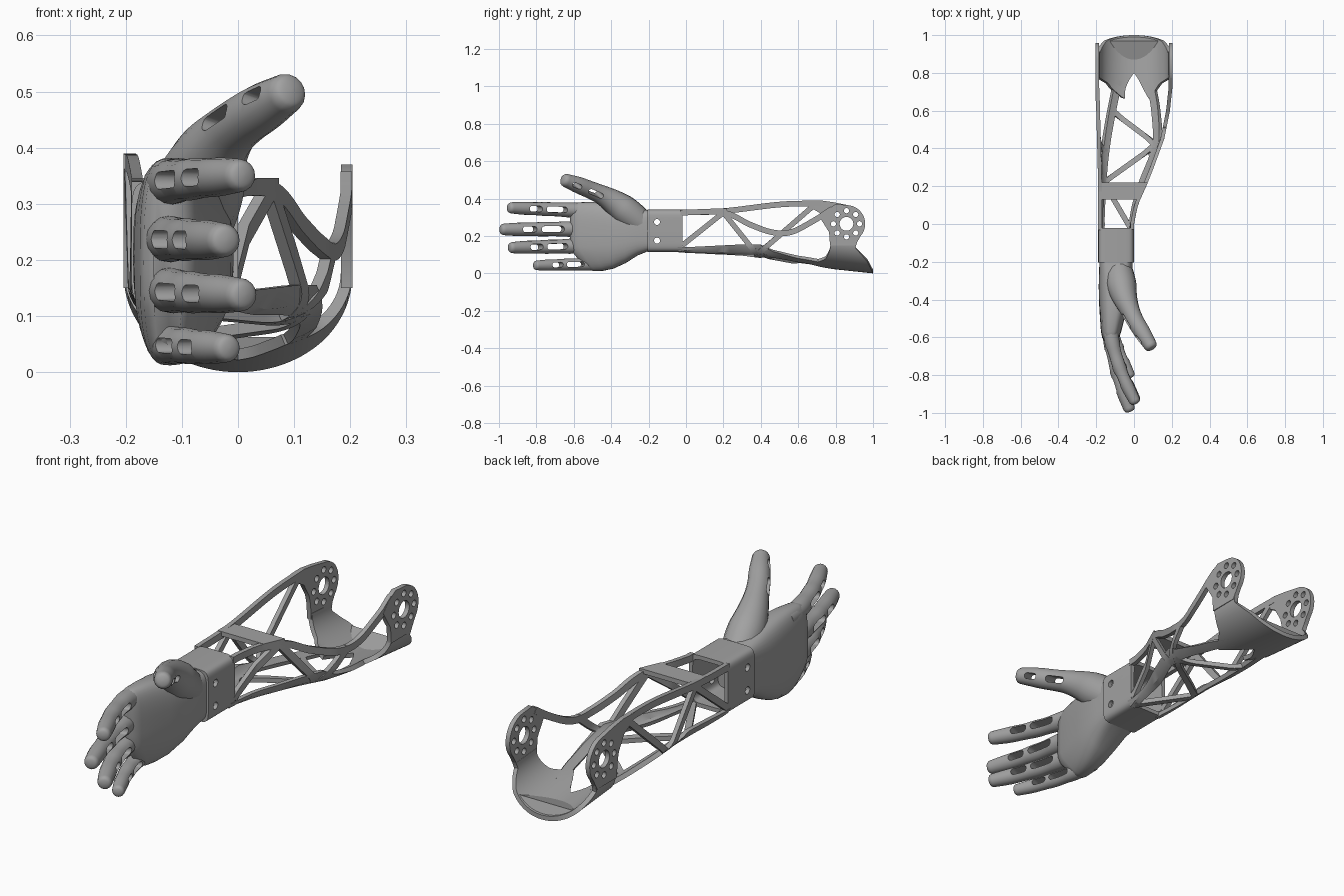
import bpy, bmesh, math
from mathutils import Vector, Matrix

cube = bpy.data.objects.get("Cube")
if cube:
    bpy.data.objects.remove(cube, do_unlink=True)

GREY = (0.36, 0.36, 0.36, 1)
mat = bpy.data.materials.new("matte grey")
mat.use_nodes = True
mat.diffuse_color = GREY
mat.node_tree.nodes["Principled BSDF"].inputs["Base Color"].default_value = GREY


def add(name, data):
    ob = bpy.data.objects.new(name, data)
    bpy.context.collection.objects.link(ob)
    return ob


def finish(name, bm, angle=35):
    bmesh.ops.recalc_face_normals(bm, faces=bm.faces)
    me = bpy.data.meshes.new(name)
    bm.to_mesh(me)
    bm.free()
    me.materials.append(mat)
    me.shade_smooth()
    me.set_sharp_from_angle(angle=math.radians(angle))
    return add(name, me)


def bake(ob, angle=40):
    """Replace an object by its evaluated mesh."""
    dg = bpy.context.evaluated_depsgraph_get()
    bm = bmesh.new()
    me = bpy.data.meshes.new_from_object(ob.evaluated_get(dg))
    bm.from_mesh(me)
    bpy.data.meshes.remove(me)
    name = ob.name
    bpy.data.objects.remove(ob, do_unlink=True)
    for f in bm.faces:
        f.material_index = 0
    return finish(name, bm, angle)


def cut(ob, cutters):
    for c in cutters:
        c.hide_render = True
        m = ob.modifiers.new("cut", 'BOOLEAN')
        m.operation, m.object, m.solver = 'DIFFERENCE', c, 'EXACT'
    out = bake(ob)
    for c in cutters:
        bpy.data.objects.remove(c, do_unlink=True)
    return out


def interp(table, t):
    for (a, u), (b, v) in zip(table, table[1:]):
        if t <= b:
            return u + (v - u) * max(0, t - a) / (b - a)
    return table[-1][1]


# ---- Forearm cross-section, varying along y
Y = (-0.2, 0.0, 0.1, 0.2, 0.3, 0.45, 0.6, 0.72, 1.0)
RIGHT = list(zip(Y, (0, 0, .02, .065, .105, .16, .19, .203, .203)))
LEFT = list(zip(Y, (-.19, -.19, -.19, -.19, -.192, -.196, -.2, -.203, -.203)))
FLOOR = list(zip(Y, (.12, .11, .105, .1, .095, .075, .047, .03, 0)))
RX = list(zip(Y, (.03, .03, .04, .06, .075, .1, .16, .203, .203)))
RZ = list(zip(Y, (.03, .03, .04, .05, .06, .08, .12, .15, .16)))


def section(y):
    a, b = interp(LEFT, y), interp(RIGHT, y)
    return (a + b) / 2, (b - a) / 2, interp(FLOOR, y), interp(RX, y), interp(RZ, y)


def corner(y, side, ang, d):
    c, w, zb, rx, rz = section(y)
    return (c + side * (w - rx + (rx - d) * math.cos(ang)), y, zb + rz - (rz - d) * math.sin(ang))


def wall(side):
    def at(y, z, d):
        c, w, zb, rx, rz = section(y)
        if z >= zb + rz:
            return (c + side * (w - d), y, z)
        return corner(y, side, math.asin(min(1, (zb + rz - z) / rz)), d)
    return at


def bottom(y, x, d):
    c, w, zb, rx, rz = section(y)
    over = abs(x - c) - (w - rx)
    if over <= 0:
        return (x, y, zb + d)
    return corner(y, math.copysign(1, x - c), math.acos(min(1, over / rx)), d)


def shell(name, fn, nu, nv, thick=0.02):
    """Thick sheet from fn(u, v, depth)."""
    bm = bmesh.new()
    layer = [[[bm.verts.new(fn(i / nu, j / nv, d)) for j in range(nv + 1)]
              for i in range(nu + 1)] for d in (0, thick)]
    for g in layer:
        for i in range(nu):
            for j in range(nv):
                bm.faces.new((g[i][j], g[i + 1][j], g[i + 1][j + 1], g[i][j + 1]))
    rim = ([(i, 0) for i in range(nu)] + [(nu, j) for j in range(nv)]
           + [(i, nv) for i in range(nu, 0, -1)] + [(0, j) for j in range(nv, 0, -1)])
    for (a, b), (c, d) in zip(rim, rim[1:] + rim[:1]):
        bm.faces.new((layer[0][a][b], layer[0][c][d], layer[1][c][d], layer[1][a][b]))
    return finish(name, bm)


def strut(name, pts, surf, width=0.03, n=24):
    """Strip that follows a path on a forearm surface."""
    P = [Vector(p) for p in pts]

    def path(t):
        # Catmull-Rom through the points
        s = min(max(t, 0), 1) * (len(P) - 1)
        i = min(int(s), len(P) - 2)
        f = s - i
        b, c = P[i], P[i + 1]
        a = P[i - 1] if i else 2 * b - c
        d = P[i + 2] if i + 2 < len(P) else 2 * c - b
        return 0.5 * (2 * b + (c - a) * f + (2 * a - 5 * b + 4 * c - d) * f * f
                      + (3 * b - a - 3 * c + d) * f ** 3)

    def fn(u, v, d):
        t = (path(u + .01) - path(u - .01)).normalized()
        q = path(u) + Vector((-t.y, t.x)) * (v - .5) * width
        return surf(q.x, q.y, d)
    return shell(name, fn, n, 2)


# ---- Truss walls, upper rails and lower rails
for label, side in (("left", 1), ("right", -1)):
    s = wall(side)
    if side > 0:
        rail = [(-.03, .325), (.2, .325), (.34, .262), (.46, .22), (.56, .22), (.68, .28), (.78, .345)]
        last = (.52, .22)
    else:
        rail = [(-.03, .325), (.2, .333), (.5, .368), (.72, .375)]
        last = (.68, .36)
    strut(label + "_upper_rail", rail, s, .03, 40)
    nodes = [(-.02, .15), (.2, .325), (.38, .1), last]
    for k, (a, b) in enumerate(zip(nodes, nodes[1:])):
        strut(f"{label}_brace_{k + 1}", [a, b], s, .028)
strut("left_lower_rail", [(-.04, -.015), (.2, .045), (.4, .125), (.6, .12), (.76, .09)], bottom, .04)
strut("right_lower_rail", [(-.04, -.175), (.25, -.172), (.5, -.14), (.76, -.09)], bottom, .04)
for k, (a, b) in enumerate([((.6, -.12), (.42, .12)), ((.42, .12), (.22, -.16)), ((.22, -.16), (-.02, -.02))]):
    strut(f"floor_brace_{k + 1}", [a, b], bottom, .028)

# ---- Elbow cuff with pointed front opening
FRONT = [(0, .80), (.03, .76), (.08, .66), (.11, .69), (.15, .745), (.203, .775)]
BACK = [(0, 1.0), (.02, .99), (.06, .97), (.13, .905), (.16, .915)]


def cuff_back(ang):
    return interp(BACK, .16 * (1 - math.sin(ang)))


def cuff(u, v, d):
    ang = math.pi * u
    y = interp(FRONT, abs(.203 * math.cos(ang)))
    y += (cuff_back(ang) - y) * v
    return corner(y, 1, ang, d)


shell("elbow_cuff", cuff, 48, 10)

# Filled end lip of the cuff
bm = bmesh.new()
for k in range(25):
    ang = .675 + (math.pi - 1.35) * k / 24
    bm.verts.new(corner(cuff_back(ang), 1, ang, 0))
for x in (-.15, .15):
    bm.verts.new((x, .97, .062))
bm.verts.new((0, .84, .025))
bmesh.ops.convex_hull(bm, input=bm.verts)
finish("cuff_end_lip", bm, 20)


# ---- Elbow hinge plates with bolt circle
def plate(name, x, outline, holes, half):
    cu = bpy.data.curves.new(name, 'CURVE')
    cu.dimensions, cu.fill_mode, cu.extrude = '2D', 'BOTH', half
    rings = [outline] + [[(cy + r * math.cos(k * math.pi / 10), cz + r * math.sin(k * math.pi / 10))
                          for k in range(20)] for cy, cz, r in holes]
    for ring in rings:
        sp = cu.splines.new('POLY')
        sp.points.add(len(ring) - 1)
        for p, (a, b) in zip(sp.points, ring):
            p.co = (a, b, 0, 1)
        sp.use_cyclic_u = True
    ob = add(name, cu)
    ob.matrix_world = Matrix(((0, 0, 1, x), (1, 0, 0, 0), (0, 1, 0, 0), (0, 0, 0, 1)))
    bpy.context.view_layer.update()
    m = ob.matrix_world.copy()
    out = bake(ob)
    out.data.transform(m)
    return out


HY, HZ = .858, .265
holes = [(HY, HZ, .037)] + [(HY + .07 * math.cos(k * math.pi / 4), HZ + .07 * math.sin(k * math.pi / 4), .014)
                            for k in range(8)]
arc = [(HY + .1 * math.cos(math.radians(t)), HZ + .1 * math.sin(math.radians(t))) for t in range(85, -46, -6)]
for label, side, head in (("left", 1, [(.715, .30), (.75, .34), (.8, .37)]),
                          ("right", -1, [(.755, .26), (.72, .32), (.65, .362), (.65, .388), (.72, .39), (.79, .38)])):
    plate(label + "_hinge_plate", side * .194, [(.905, .15), (.77, .15), (.765, .22)] + head + arc, holes, .01)


# ---- Wrist sleeve, cross band and hand body
def ring(y, x0, x1, z0, z1, power, n=40, slant=0.0):
    pts = []
    for k in range(n):
        c, s = math.cos(2 * math.pi * k / n), math.sin(2 * math.pi * k / n)
        x = (x0 + x1) / 2 + (x1 - x0) / 2 * math.copysign(abs(c) ** (2 / power), c)
        z = (z0 + z1) / 2 + (z1 - z0) / 2 * math.copysign(abs(s) ** (2 / power), s)
        pts.append((x, y + slant * max(0, .13 - z), z))
    return pts


def loft(name, rings, closed=False, angle=50):
    bm = bmesh.new()
    R = [[bm.verts.new(p) for p in r] for r in rings]
    for a, b in zip(R, R[1:] + R[:1] if closed else R[1:]):
        for k in range(len(a)):
            j = (k + 1) % len(a)
            bm.faces.new((a[k], a[j], b[j], b[k]))
    if not closed:
        bm.faces.new(R[0])
        bm.faces.new(R[-1])
    return finish(name, bm, angle)


sleeve = loft("wrist_sleeve", [ring(y, -.19 + d, 0 - d, .115 + d, .342 - d, 7, 64) for y, d in
                               ((-.205, 0), (-.02, 0), (-.02, .018), (-.205, .018))], True)
bolts = []
for z in (.175, .275):
    bm = bmesh.new()
    bmesh.ops.create_cone(bm, cap_ends=True, segments=20, radius1=.016, radius2=.016, depth=.5,
                          matrix=Matrix.Translation((-.1, -.155, z)) @ Matrix.Rotation(math.pi / 2, 4, 'Y'))
    bolts.append(finish("bolt_cutter", bm))
cut(sleeve, bolts)
shell("cross_band", lambda u, v, d: (interp(LEFT, .13 + .09 * v) * (1 - u) + interp(RIGHT, .13 + .09 * v) * u,
                                     .13 + .09 * v, .346 - d), 4, 6)

palm = [(-.195, -.183, -.008, .122, .336, 5, 0), (-.26, -.185, -.008, .095, .348, 3.5, 0),
        (-.33, -.187, -.012, .055, .365, 3, .1), (-.42, -.185, -.03, .025, .378, 3, .3),
        (-.5, -.18, -.05, .014, .382, 3, .5), (-.57, -.175, -.068, .012, .38, 3, .7),
        (-.605, -.168, -.08, .016, .374, 3, .8), (-.62, -.15, -.1, .03, .36, 3, .8)]
loft("palm", [ring(*p[:6], slant=p[6]) for p in palm], angle=60)


# ---- Fingers and thumb: tapered tubes with pierced slots
def tube(name, pts, radii):
    cu = bpy.data.curves.new(name, 'CURVE')
    cu.dimensions, cu.bevel_depth, cu.bevel_resolution, cu.use_fill_caps = '3D', 1, 6, True
    cu.resolution_u = 6
    t = (pts[-1] - pts[-2]).normalized()
    r = radii[-1]
    pts = pts + [pts[-1] + t * r * .55, pts[-1] + t * r * .95, pts[-1] + t * r]
    radii = radii + [r * .95, r * .65, r * .08]
    sp = cu.splines.new('NURBS')
    sp.points.add(len(pts) - 1)
    for p, co, rad in zip(sp.points, pts, radii):
        p.co, p.radius = (*co, 1), rad
    sp.order_u, sp.use_endpoint_u = 3, True
    return bake(add(name, cu), 60)


def slot(a, b, height, through):
    """Rounded slot cutter running from a to b."""
    t = (b - a).normalized()
    up = t.cross(through).normalized()
    n = up.cross(t)
    bm = bmesh.new()
    bmesh.ops.create_cube(bm, size=1)
    bmesh.ops.scale(bm, vec=((b - a).length, .25, height), verts=bm.verts)
    edges = [e for e in bm.edges if abs(e.verts[0].co.y - e.verts[1].co.y) > .1]
    bmesh.ops.bevel(bm, geom=edges, offset=height * .45, segments=4, affect='EDGES', profile=.5)
    c = (a + b) / 2
    bm.transform(Matrix((t, n, up)).transposed().to_4x4())
    bmesh.ops.translate(bm, vec=c, verts=bm.verts)
    return finish("slot_cutter", bm)


for name, y0, z0, tip, r in (("index", -.50, .335, (-.002, -.925, .35), .036),
                             ("middle", -.50, .238, (-.03, -.965, .235), .037),
                             ("ring", -.50, .148, (0, -.92, .138), .036),
                             ("little", -.43, .052, (-.025, -.79, .043), .031)):
    def at(f):
        return Vector((-.13 + (tip[0] + .13) * f ** 1.8, y0 + (tip[1] - y0) * f, z0 + (tip[2] - z0) * f))
    fs = [0, .2, .32, .45, .58, .7, .85, 1]
    ob = tube(name + "_finger", [at(f) for f in fs],
              [r * k for k in (1.1, 1.12, 1.12, 1, 1.06, .95, .98, .85)])
    cut(ob, [slot(at(a), at(b), r * .85, Vector((1, -.4, 0))) for a, b in ((.34, .6), (.66, .82))])

V = Vector
thumb = [V(p) for p in ((-.085, -.22, .25), (-.07, -.31, .325), (-.05, -.39, .385), (-.02, -.46, .425),
                        (.01, -.52, .45), (.045, -.575, .472), (.08, -.632, .493))]
ob = tube("thumb", thumb, [.07, .085, .066, .05, .046, .045, .037])
cut(ob, [slot(thumb[3], thumb[4] + V((.01, -.015, .005)), .028, V((1, .3, -.3))),
         slot(thumb[5], thumb[6] - V((.008, -.012, .004)), .026, V((1, .3, -.3)))])
